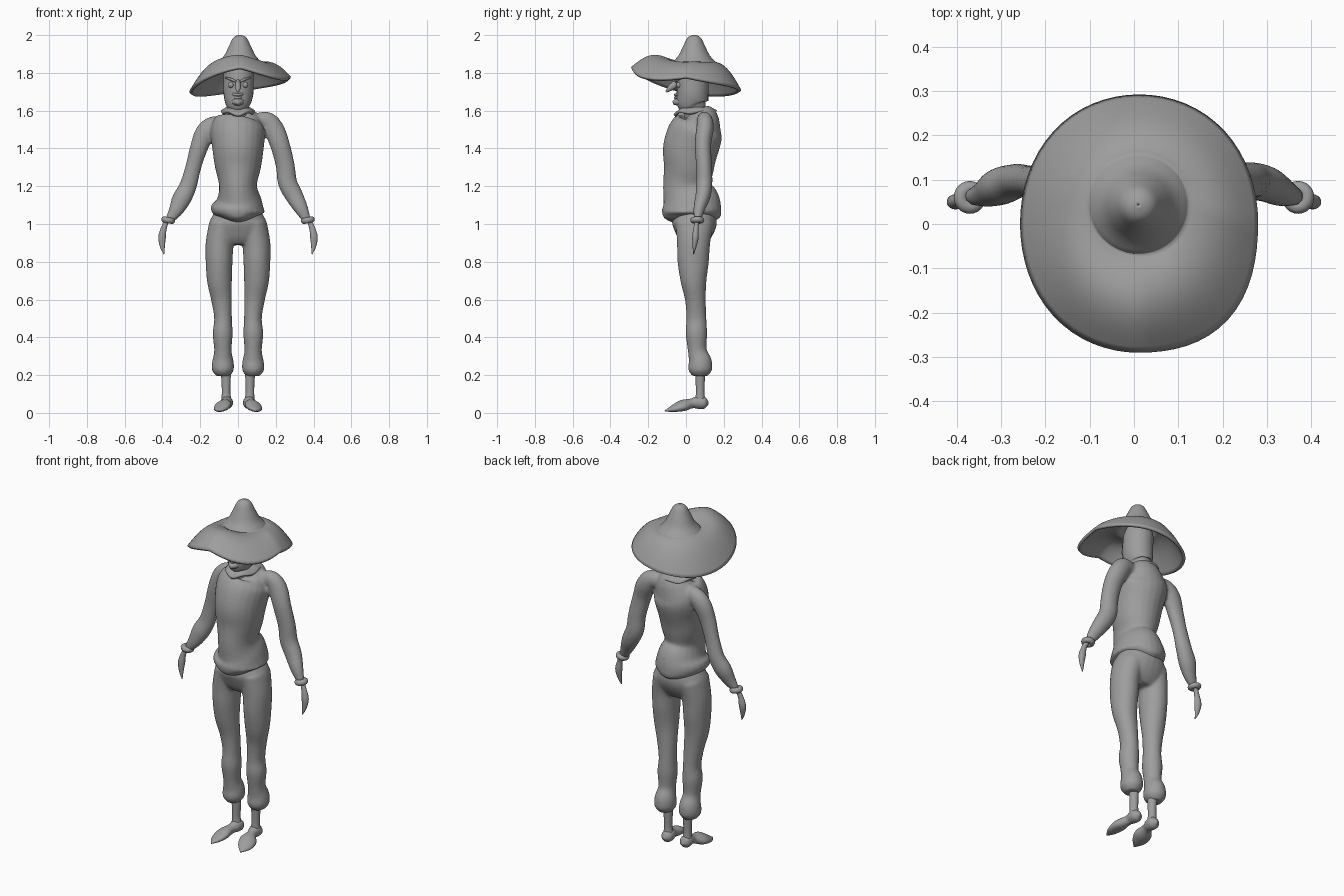
import bpy
import bmesh
from math import sin, cos, pi
from mathutils import Vector

cube = bpy.data.objects.get("Cube")
if cube:
    bpy.data.objects.remove(cube)

grey = bpy.data.materials.new("plain grey")
grey.use_nodes = True
colour = (0.34, 0.34, 0.34, 1)
grey.diffuse_color = colour
grey.node_tree.nodes["Principled BSDF"].inputs["Base Color"].default_value = colour


def finish(name, bm):
    """Turn a bmesh into a smooth, grey object."""
    bmesh.ops.recalc_face_normals(bm, faces=bm.faces)
    mesh = bpy.data.meshes.new(name)
    bm.to_mesh(mesh)
    bm.free()
    mesh.materials.append(grey)
    mesh.shade_smooth()
    obj = bpy.data.objects.new(name, mesh)
    bpy.context.collection.objects.link(obj)
    return obj


def spline(points, steps):
    """Catmull-Rom interpolation of tuples of any length."""
    points = [Vector(p) for p in points]
    padded = [points[0]] + points + [points[-1]]
    result = []
    for a, b, c, d in zip(padded, padded[1:], padded[2:], padded[3:]):
        for i in range(steps):
            t = i / steps
            result.append(b + (c - a) * (t / 2)
                          + (a * 2 - b * 5 + c * 4 - d) * (t * t / 2)
                          + (b * 3 - a - c * 3 + d) * (t ** 3 / 2))
    return result + [points[-1]]


def add_loft(bm, rings, flip=1, sides=24, steps=5):
    """Closed tube through rings of (x, y, z, half width, half depth)."""
    rows = spline(rings, steps)
    centres = [Vector((flip * r[0], r[1], r[2])) for r in rows]
    last = len(rows) - 1
    loops = []
    for i, row in enumerate(rows):
        tangent = centres[min(i + 1, last)] - centres[max(i - 1, 0)]
        turn = Vector((0, 0, 1)).rotation_difference(tangent)
        loop = []
        for k in range(sides):
            a = 2 * pi * k / sides
            offset = Vector((max(row[3], .002) * cos(a), max(row[4], .002) * sin(a), 0))
            loop.append(bm.verts.new(centres[i] + turn @ offset))
        loops.append(loop)
    skin(bm, loops)
    bm.faces.new(loops[0])
    bm.faces.new(loops[-1])


def skin(bm, loops):
    for low, high in zip(loops, loops[1:]):
        for k in range(len(low)):
            n = (k + 1) % len(low)
            bm.faces.new((low[k], low[n], high[n], high[k]))


def loft(name, rings, flip=1):
    bm = bmesh.new()
    add_loft(bm, rings, flip)
    return finish(name, bm)


def sheet(name, shape, rows, sides, thickness):
    """Ring-shaped cloth from a function of (0..1 outward, angle)."""
    bm = bmesh.new()
    loops = [[bm.verts.new(shape(i / rows, 2 * pi * k / sides)) for k in range(sides)]
             for i in range(rows + 1)]
    skin(bm, loops)
    obj = finish(name, bm)
    solid = obj.modifiers.new("thickness", "SOLIDIFY")
    solid.thickness = thickness
    solid.offset = 0
    return obj


def blend(obj, voxel, repeats):
    """Fuse overlapping tubes into one soft skin."""
    remesh = obj.modifiers.new("fuse", "REMESH")
    remesh.mode = "VOXEL"
    remesh.voxel_size = voxel
    remesh.use_smooth_shade = True
    soft = obj.modifiers.new("soften", "SMOOTH")
    soft.factor = 0.5
    soft.iterations = repeats


def round_rings(points, depth=1):
    return [(*p, p[-1] * depth) for p in points]


# Shirt: torso with a sagging hem and two uneven sleeves
bm = bmesh.new()
add_loft(bm, [(0, .03, 1.01, .05, .11), (0, .03, 1.035, .1, .15), (0, .03, 1.07, .145, .157),
              (.005, .025, 1.12, .122, .152), (0, .005, 1.2, .1, .127), (0, .015, 1.3, .122, .133),
              (0, .025, 1.4, .136, .147), (0, .056, 1.5, .145, .141), (.01, .075, 1.56, .11, .1),
              (.01, .06, 1.6, .06, .06)])
add_loft(bm, round_rings([(.365, .06, 1.02, .022), (.335, .07, 1.08, .037), (.297, .09, 1.15, .048),
                          (.262, .097, 1.22, .051), (.25, .095, 1.31, .05), (.222, .09, 1.42, .052),
                          (.19, .1, 1.5, .055), (.15, .1, 1.545, .05), (.08, .09, 1.54, .04)], .84))
add_loft(bm, round_rings([(.365, .06, 1.02, .022), (.33, .07, 1.07, .038), (.3, .085, 1.13, .05),
                          (.265, .097, 1.2, .046), (.237, .097, 1.3, .042), (.208, .095, 1.4, .047),
                          (.175, .1, 1.48, .053), (.13, .1, 1.52, .05), (.06, .09, 1.53, .04)], .84), -1)
blend(finish("shirt", bm), .009, 4)

# Trousers: hips and two legs with gathered cuffs
leg = [(.08, .075, .195, .035, .04), (.08, .075, .225, .057, .062), (.08, .075, .27, .057, .062),
       (.08, .06, .33, .046, .05), (.081, .055, .42, .053, .057), (.079, .055, .5, .047, .053),
       (.087, .05, .6, .055, .055), (.098, .04, .7, .066, .069), (.1, .038, .8, .071, .083),
       (.097, .04, .9, .074, .088), (.08, .045, 1, .072, .1)]
bm = bmesh.new()
add_loft(bm, [(0, .04, .89, .1, .06), (0, .042, .93, .157, .09), (0, .045, 1, .155, .118),
              (0, .04, 1.06, .125, .11), (0, .03, 1.1, .09, .09)])
for side in (1, -1):
    add_loft(bm, leg, side)
blend(finish("trousers", bm), .009, 4)

# Ankles, shoes, wrist bands and leaf-shaped hands
for side, label in ((1, "left"), (-1, "right")):
    loft(label + "_ankle", round_rings([(.06, .075, .05, .03), (.063, .075, .1, .023),
                                        (.063, .075, .16, .024), (.065, .075, .24, .028)]), side)
    loft(label + "_shoe", [(.06, .12, .05, .004, .004), (.06, .1, .052, .03, .03),
                           (.06, .065, .055, .032, .034), (.066, .03, .05, .026, .026),
                           (.08, -.02, .038, .046, .028), (.09, -.07, .022, .036, .017),
                           (.095, -.112, .01, .003, .003)], side)
    bpy.ops.mesh.primitive_torus_add(location=(side * .37, .06, 1.02), rotation=(0, side * -.2, 0),
                                     major_radius=.021, minor_radius=.016,
                                     major_segments=24, minor_segments=12)
    band = bpy.context.object
    band.name = label + "_wrist_band"
    band.data.materials.append(grey)
    band.data.shade_smooth()
    loft(label + "_hand", [(.391, .04, .84, .002, .002), (.4, .045, .88, .013, .01),
                           (.402, .05, .93, .02, .017), (.392, .053, .98, .015, .013),
                           (.375, .06, 1.02, .012, .012)], side)

# Head, neck and pointed chin
loft("head", [(0, .05, 1.55, .05, .055), (0, .045, 1.61, .052, .06), (0, .035, 1.64, .068, .082),
              (.002, .035, 1.69, .079, .084), (.003, .035, 1.75, .08, .085),
              (.003, .04, 1.82, .078, .08), (.005, .04, 1.87, .06, .06)])
loft("chin", [(0, .0, 1.65, .05, .025), (0, -.045, 1.646, .03, .02), (0, -.07, 1.642, .008, .009)])

# Hooked nose, lips, brows and eyes
loft("nose", [(0, -.02, 1.765, .012, .012), (0, -.055, 1.742, .014, .018),
              (0, -.083, 1.72, .015, .016), (0, -.105, 1.7, .004, .005)])
for z, reach in ((1.684, .042), (1.668, .032)):
    loft("lip", [(-reach, -.025, z + .008, .003, .004), (0, -.055, z, .008, .008),
                 (reach, -.025, z + .008, .003, .004)])
for side, label in ((1, "left"), (-1, "right")):
    loft(label + "_brow", [(.008, -.054, 1.752, .005, .008), (.035, -.043, 1.765, .007, .009),
                           (.066, -.014, 1.775, .003, .004)], side)
    bpy.ops.mesh.primitive_uv_sphere_add(segments=16, ring_count=10, radius=.016,
                                         location=(side * .037, -.036, 1.736))
    eye = bpy.context.object
    eye.name = label + "_eye"
    eye.data.materials.append(grey)
    eye.data.shade_smooth()


# Flared collar with gently drooping points
def collar_shape(t, a):
    droop = .005 * cos(5 * (a + pi / 2)) * t
    front = max(0, -sin(a)) ** 6
    return Vector(((.045 + .04 * t) * cos(a), .05 + (.05 + .06 * t) * sin(a),
                   1.612 - .022 * t * t - droop - .012 * front * t))


sheet("collar", collar_shape, 6, 60, .016)

# Wide hat: rounded cone crown flowing into a bent brim
crown = spline([(.001, 1.994), (.028, 1.982), (.05, 1.94), (.076, 1.888), (.11, 1.85)], 4)


def hat_shape(t, a):
    c, s = cos(a), sin(a)
    if t <= .5:
        r, z = crown[round(t * 2 * (len(crown) - 1))]
        return Vector((.01 + r * c, .043 + r * s, z))
    u = (t - .5) * 2
    wide = .11 + (.262 - .11) * u
    deep = .11 + (.285 - .11) * u
    front = max(0, -s)
    sag = 2 * max(0, c) * front
    square = 1 + u * (.015 * sin(2 * a) ** 2 + .04 * sag ** 2)
    edge = 1.75 + .04 * c - .06 * s - .015 * cos(2 * a) - .05 * sag
    arch = .022 + .026 * front ** 2 - .012 * c * front
    z = 1.85 + (edge - 1.85) * u ** 1.2 + arch * sin(pi * u)
    return Vector((.012 + wide * c * square, .043 * (1 - u) + deep * s * square, z))


sheet("hat", hat_shape, 2 * (len(crown) - 1), 64, .016)
